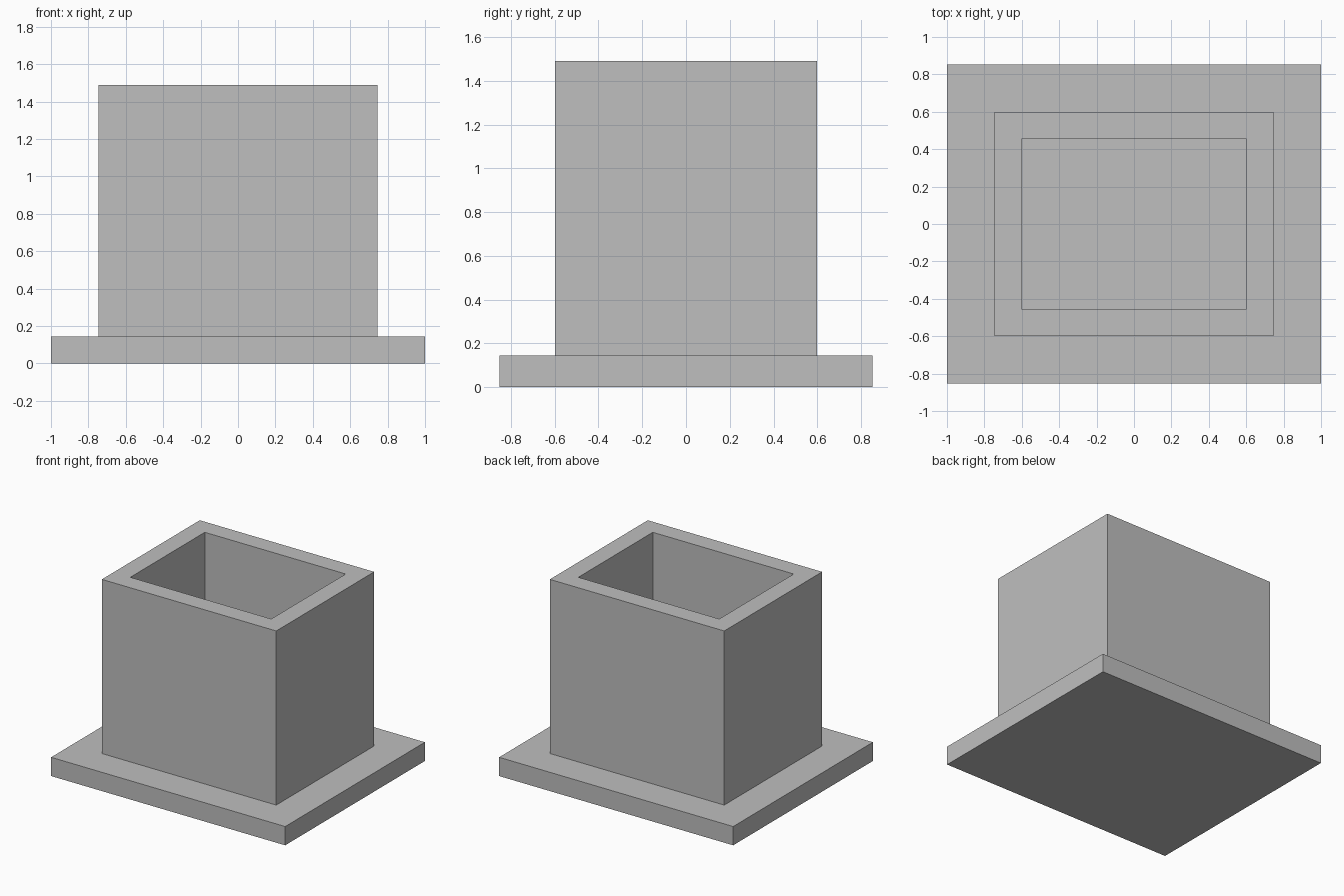
import bpy, bmesh

cube = bpy.data.objects.get("Cube")
if cube:
    bpy.data.objects.remove(cube, do_unlink=True)

BASE_TOP, TOP, WALL = 0.145, 1.49, 0.143

grey = bpy.data.materials.new("plain grey")
grey.use_nodes = True
colour = (0.52, 0.52, 0.52, 1)
grey.diffuse_color = colour
grey.node_tree.nodes["Principled BSDF"].inputs["Base Color"].default_value = colour


def box(bm, width, depth, low, high):
    verts = bmesh.ops.create_cube(bm, size=1)["verts"]
    for v in verts:
        v.co = (v.co.x * width, v.co.y * depth, high if v.co.z > 0 else low)


def finish(bm, name):
    bmesh.ops.recalc_face_normals(bm, faces=bm.faces)
    mesh = bpy.data.meshes.new(name)
    bm.to_mesh(mesh)
    bm.free()
    mesh.materials.append(grey)
    bpy.context.collection.objects.link(bpy.data.objects.new(name, mesh))


# Wide flat plate
bm = bmesh.new()
box(bm, 2, 1.705, 0, BASE_TOP)
finish(bm, "base_plate")

# Rectangular sleeve: inset the top and sink it down to the plate
bm = bmesh.new()
box(bm, 1.49, 1.195, BASE_TOP, TOP)
bm.normal_update()
top = max(bm.faces, key=lambda f: f.calc_center_median().z)
bottom = min(bm.faces, key=lambda f: f.calc_center_median().z)
bmesh.ops.inset_region(bm, faces=[top], thickness=WALL, use_even_offset=True)
opening = bmesh.ops.extrude_face_region(bm, geom=[top])
bmesh.ops.delete(bm, geom=[top, bottom], context="FACES_ONLY")
for v in opening["geom"]:
    if isinstance(v, bmesh.types.BMVert):
        v.co.z = BASE_TOP
# The plate itself closes the sleeve, so its floor face is left out
floor = [f for f in bm.faces if all(v.co.z < BASE_TOP + 0.01 for v in f.verts)]
bmesh.ops.delete(bm, geom=floor, context="FACES_ONLY")
finish(bm, "hollow_sleeve")
